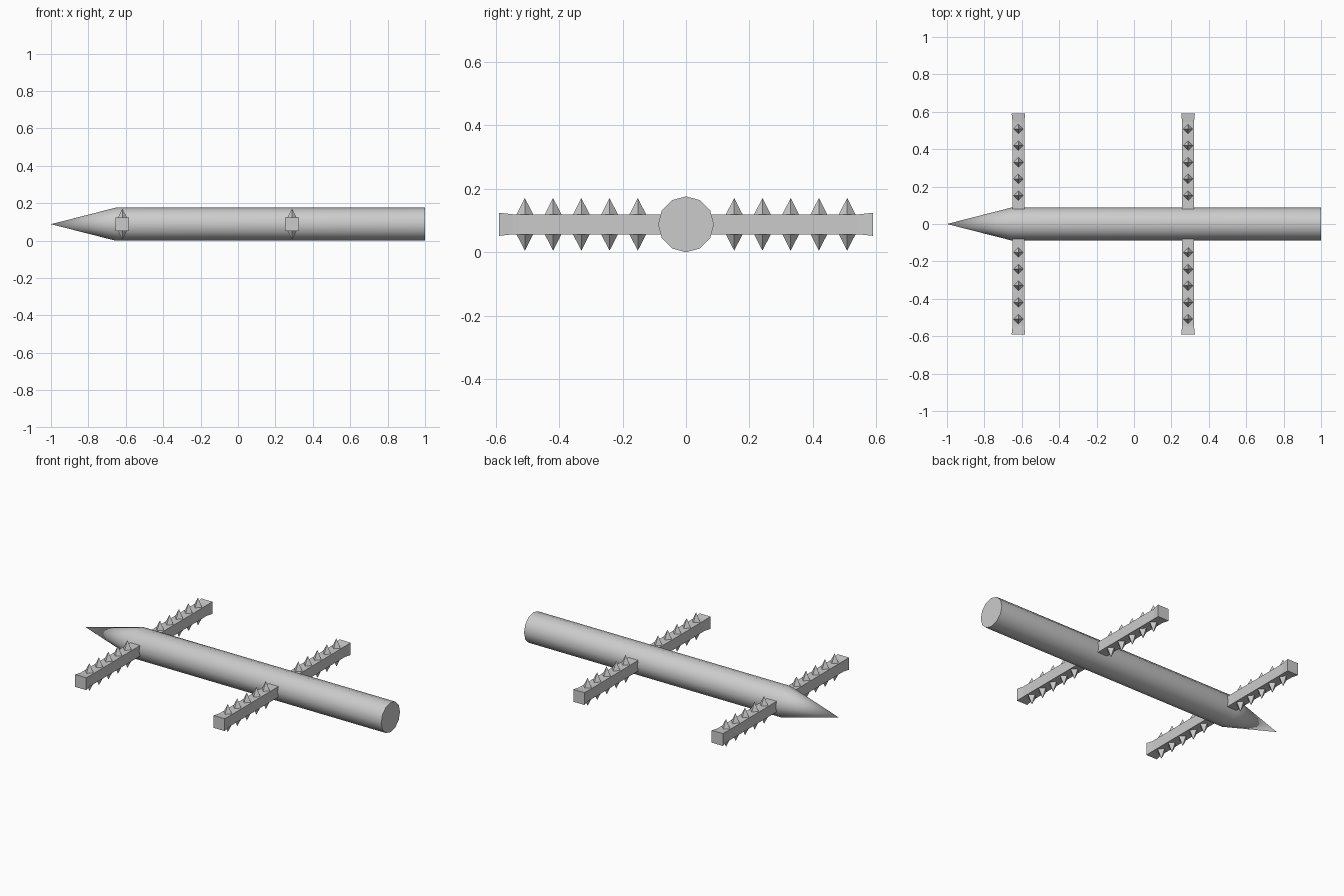
import bpy, bmesh
from math import cos, sin, pi

if "Cube" in bpy.data.objects:
    bpy.data.objects.remove(bpy.data.objects["Cube"])

R = 0.088            # shaft radius, also its axis height
ARM_X = (-0.618, 0.289)
SPIKE_Y = [0.152 + 0.089 * i for i in range(5)]


def finish(name, bm, location):
    bmesh.ops.recalc_face_normals(bm, faces=bm.faces)
    mesh = bpy.data.meshes.new(name)
    bm.to_mesh(mesh)
    bm.free()
    obj = bpy.data.objects.new(name, mesh)
    obj.location = location
    bpy.context.collection.objects.link(obj)
    return obj


def bridge(bm, a, b):
    n = len(a)
    for i in range(n):
        bm.faces.new((a[i], a[(i + 1) % n], b[(i + 1) % n], b[i]))


# Shaft: twelve-sided rod with a pointed nose at -x
bm = bmesh.new()
rings = [[bm.verts.new((x, R * cos(2 * pi * i / 12), R * sin(2 * pi * i / 12)))
          for i in range(12)] for x in (-0.655, 1.0)]
tip = bm.verts.new((-1, 0, 0))
bridge(bm, *rings)
bm.faces.new(rings[1])
for i in range(12):
    bm.faces.new((rings[0][i], rings[0][(i + 1) % 12], tip))
shaft = finish("pointed_shaft", bm, (0, 0, R))
bpy.context.view_layer.objects.active = shaft
shaft.select_set(True)
bpy.ops.object.shade_smooth_by_angle(angle=0.8)


def arm(name, x, side):
    """Square bar flared at its outer end, with spikes above and below."""
    bm = bmesh.new()
    sections = [[bm.verts.new((sx * h, side * y, sz * h))
                 for sx, sz in ((-1, -1), (1, -1), (1, 1), (-1, 1))]
                for y, h in ((0.05, 0.0315), (0.545, 0.0315), (0.59, 0.0365))]
    for a, b in zip(sections, sections[1:]):
        bridge(bm, a, b)
    bm.faces.new(sections[0])
    bm.faces.new(sections[-1])
    # Diamond-based spikes
    for y in SPIKE_Y:
        for up in (-1, 1):
            base = [bm.verts.new((0.027 * cos(pi * i / 2),
                                  side * y + 0.027 * sin(pi * i / 2), up * 0.03))
                    for i in range(4)]
            apex = bm.verts.new((0, side * y, up * 0.083))
            bm.faces.new(base)
            for i in range(4):
                bm.faces.new((base[i], base[(i + 1) % 4], apex))
    finish(name, bm, (x, 0, R))


# Four spiked arms, two on each side
for place, x in zip(("nose", "tail"), ARM_X):
    for hand, side in (("front", -1), ("back", 1)):
        arm(f"{place}_{hand}_spiked_arm", x, side)
